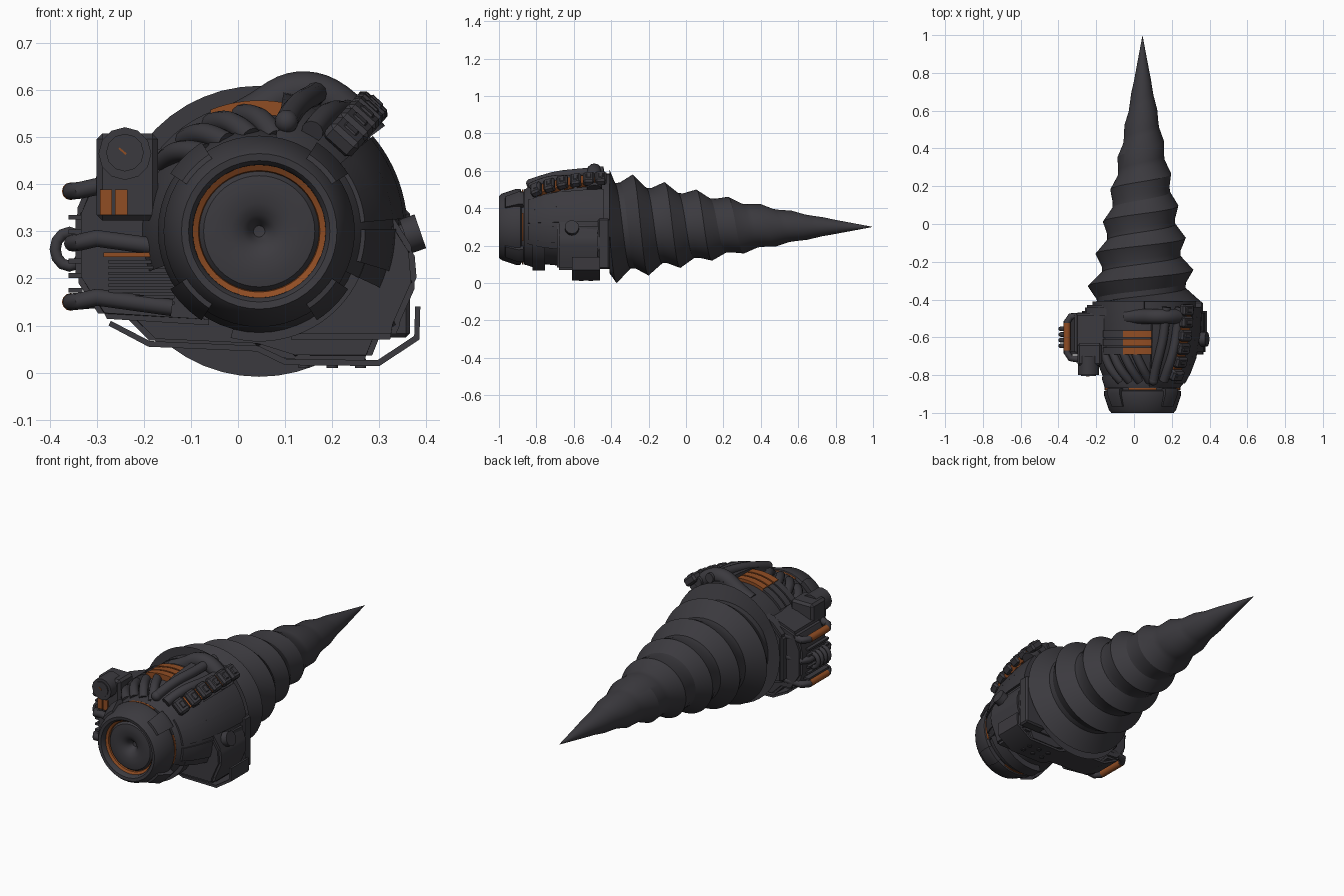
import bpy, bmesh, math
from mathutils import Matrix, Vector

if "Cube" in bpy.data.objects:
    bpy.data.objects.remove(bpy.data.objects["Cube"])

CX, CZ = 0.045, 0.30          # drill axis (runs along y)


def material(name, col):
    m = bpy.data.materials.new(name)
    m.diffuse_color = (*col, 1)
    m.use_nodes = True
    m.node_tree.nodes["Principled BSDF"].inputs["Base Color"].default_value = m.diffuse_color
    return m


GREY = material("dark grey metal", (0.044, 0.042, 0.049))
ORANGE = material("burnt orange", (0.28, 0.074, 0.017))


def finish(name, bm, mat=GREY, angle=35):
    bmesh.ops.remove_doubles(bm, verts=bm.verts, dist=0.0001)
    bmesh.ops.recalc_face_normals(bm, faces=bm.faces)
    me = bpy.data.meshes.new(name)
    bm.to_mesh(me)
    bm.free()
    for p in me.polygons:
        p.use_smooth = True
    me.set_sharp_from_angle(angle=math.radians(angle))
    me.materials.append(mat)
    ob = bpy.data.objects.new(name, me)
    bpy.context.collection.objects.link(ob)
    return ob


def polar(r, y, deg):
    a = math.radians(deg)
    return Vector((CX + r * math.cos(a), y, CZ + r * math.sin(a)))


def lathe(name, prof, a0=0, a1=360, segs=48, mat=GREY):
    """Revolve (r, y) points about the drill axis; partial sweeps get end caps."""
    bm = bmesh.new()
    rows = [[bm.verts.new(polar(r, y, a0 + (a1 - a0) * i / segs)) for r, y in prof]
            for i in range(segs + 1)]
    for a, b in zip(rows, rows[1:]):
        for k in range(len(prof) - 1):
            bm.faces.new((a[k], a[k + 1], b[k + 1], b[k]))
    if a1 - a0 < 360:
        for a, b in zip(rows, rows[1:]):
            bm.faces.new((a[-1], a[0], b[0], b[-1]))
        bm.faces.new(rows[0])
        bm.faces.new(rows[-1])
    return finish(name, bm, mat)


def band(name, r0, r1, y0, y1, a0, a1, segs=16, mat=GREY):
    return lathe(name, [(r0, y0), (r1, y0), (r1, y1), (r0, y1)], a0, a1, segs, mat)


def box(name, loc, size, rot=Matrix(), bevel=0.008, mat=GREY):
    bm = bmesh.new()
    bmesh.ops.create_cube(bm, size=1)
    bmesh.ops.scale(bm, vec=size, verts=bm.verts)
    if bevel:
        bmesh.ops.bevel(bm, geom=bm.edges[:], offset=bevel, segments=1, affect='EDGES')
    bm.transform(Matrix.Translation(loc) @ rot)
    return finish(name, bm, mat)


def slab(name, pts, y0, y1, bevel=0.012, mat=GREY):
    """Extrude an (x, z) outline along y."""
    bm = bmesh.new()
    f = bm.faces.new([bm.verts.new((x, y0, z)) for x, z in pts])
    ex = bmesh.ops.extrude_face_region(bm, geom=[f])
    bmesh.ops.translate(bm, vec=(0, y1 - y0, 0),
                        verts=[v for v in ex['geom'] if isinstance(v, bmesh.types.BMVert)])
    if bevel:
        bmesh.ops.bevel(bm, geom=bm.edges[:], offset=bevel, segments=2, affect='EDGES')
    return finish(name, bm, mat)


def tube(name, pts, r, mat=GREY, smooth=False):
    cu = bpy.data.curves.new(name, 'CURVE')
    cu.dimensions = '3D'
    cu.bevel_depth, cu.bevel_resolution, cu.use_fill_caps = r, 4, True
    sp = cu.splines.new('NURBS' if smooth else 'POLY')
    sp.points.add(len(pts) - 1)
    for p, c in zip(sp.points, pts):
        p.co = (*c, 1)
    if smooth:
        sp.order_u, sp.use_endpoint_u, sp.resolution_u = 3, True, 5
    tmp = bpy.data.objects.new("tmp", cu)
    bpy.context.collection.objects.link(tmp)
    dg = bpy.context.evaluated_depsgraph_get()
    me = bpy.data.meshes.new_from_object(tmp.evaluated_get(dg))
    bpy.data.objects.remove(tmp)
    bm = bmesh.new()
    bm.from_mesh(me)
    bpy.data.meshes.remove(me)
    return finish(name, bm, mat, 40)


# --- drill: helical thread swept on a cone ---
PITCH, N = 0.17, 48
TEETH = [(0, 1), (0.43, 0), (0.6, 0.1)]      # (fraction of pitch, height)


def drill_vert(bm, i, k):
    t, h = TEETH[k]
    y = min(1.0, max(-0.41, -0.37 + PITCH * (i / N + t - 2)))
    fade = min(1, max(0, (0.8 - y) / 1.17))
    r = (1 - y) * (0.187 + (0.032 * h - 0.017 * (1 - h)) * fade ** 0.6)
    return bm.verts.new(polar(r, y, -90 - 360 * i / N))


bm = bmesh.new()
total = N * 11
strip = [[drill_vert(bm, i, k) for k in range(3)] for i in range(total + N)]
for i in range(total - 1):
    for k in range(3):
        a, b = strip[i], strip[i + 1]
        c, d = (a[k + 1], b[k + 1]) if k < 2 else (strip[i + N][0], strip[i + N + 1][0])
        bm.faces.new((a[k], b[k], d, c))
bmesh.ops.delete(bm, geom=[v for v in bm.verts if not v.link_faces], context='VERTS')
bmesh.ops.dissolve_degenerate(bm, edges=bm.edges[:], dist=0.00002)
finish("drill_bit", bm, GREY, 25)

# --- nose with domed dish, orange ring and four clamps ---
lathe("nose_dish", [(0, -0.925), (0.012, -0.927), (0.022, -0.945), (0.035, -0.96), (0.06, -0.97),
                    (0.095, -0.972), (0.118, -0.968), (0.128, -0.955)])
lathe("dish_ring", [(0.126, -0.95), (0.129, -0.965), (0.141, -0.972), (0.142, -0.9)], mat=ORANGE)
lathe("nose_shell", [(0.14, -0.93), (0.141, -0.985), (0.15, -0.998), (0.165, -1.0), (0.178, -0.985),
                     (0.203, -0.91), (0.203, -0.885), (0.19, -0.88), (0.19, -0.8)])
for a in (0, 90, 180, 270):
    band("nose_seam", 0.18, 0.2, -0.878, -0.868, a - 22, a + 22, 12, ORANGE)
    lathe("nose_clamp", [(0.16, -0.97), (0.195, -0.965), (0.225, -0.895), (0.222, -0.87), (0.16, -0.87)],
          a + 33, a + 57, 6)

# --- body core, upper shells, collars ---
lathe("body_core", [(0, -0.87), (0.2, -0.867), (0.215, -0.82), (0.2, -0.75), (0.215, -0.6),
                    (0.225, -0.47), (0.225, -0.41), (0, -0.41)])
lathe("right_shell", [(0.15, -0.86), (0.2, -0.865), (0.228, -0.83), (0.262, -0.76), (0.285, -0.68),
                      (0.297, -0.57), (0.302, -0.45), (0.15, -0.45)], -25, 80, 24)
lathe("left_shell", [(0.15, -0.83), (0.2, -0.83), (0.225, -0.77), (0.248, -0.69), (0.262, -0.57),
                     (0.262, -0.45), (0.15, -0.45)], 80, 200, 24)
band("rear_collar_right", 0.15, 0.285, -0.45, -0.41, -35, 88, 24)
band("rear_collar_left", 0.15, 0.265, -0.45, -0.41, 88, 215, 24)
band("lower_fender", 0.17, 0.234, -0.82, -0.755, 255, 355, 20)

# --- raised panels along the right shell ---
for a in (-8, 14, 31):
    lathe("shell_panel", [(0.18, -0.845), (0.225, -0.845), (0.255, -0.79), (0.285, -0.71), (0.308, -0.57),
                          (0.315, -0.44), (0.18, -0.44)], a - 9, a + 9, 5)

# --- pipes over the top ---
for a, r, lift in ((76, 0.024, 0), (62, 0.024, 0.012)):
    pts = [polar(0.24, -0.83, a), polar(0.262 + lift, -0.77, a - 1), polar(0.29 + lift, -0.69, a - 4),
           polar(0.31, -0.58, a - 8), polar(0.325, -0.44, a - 9)]
    tube("top_pipe", pts, r, smooth=True)
bm = bmesh.new()
bmesh.ops.create_uvsphere(bm, u_segments=16, v_segments=8, radius=0.025,
                          matrix=Matrix.Translation(polar(0.24, -0.83, 76)))
finish("pipe_end", bm)
for i in range(4):
    a = 88 + i * 15
    tube("coil_hose", [polar(0.2, -0.83, a - 8), polar(0.225, -0.8, a - 3), polar(0.25, -0.74, a + 5),
                       polar(0.25, -0.67, a + 12)], 0.023, smooth=True)
tube("rear_arch", [(-0.04, -0.49, 0.515), (0.03, -0.49, 0.545), (0.12, -0.49, 0.61),
                   (0.22, -0.49, 0.58), (0.28, -0.49, 0.5)], 0.04, smooth=True)

# --- top vents: grey slats with orange ends ---
for y in (-0.69, -0.645, -0.6):
    band("vent_orange", 0.24, 0.278, y, y + 0.037, 80, 112, 8, ORANGE)
    band("vent_slat", 0.24, 0.274, y, y + 0.037, 112, 140, 8)

# --- segmented belt on the upper right ---
tilt = Matrix.Rotation(-math.radians(48), 4, 'Y')
belt = [(0.27, -0.80), (0.298, -0.73), (0.32, -0.66), (0.335, -0.59), (0.345, -0.52), (0.35, -0.455)]
for (r, y) in belt:
    slope = tilt @ Matrix.Rotation(-0.5 * min(1, max(0.1, (-0.5 - y) / 0.3)), 4, 'Z')
    box("belt_link", polar(r, y, 48), (0.045, 0.06, 0.078), slope, 0.01)
    box("belt_pin", polar(r + 0.012, y, 48), (0.03, 0.03, 0.04), slope, 0.006)
    if y < -0.5:
        box("belt_backing", polar(r - 0.008, y + 0.03, 48), (0.03, 0.05, 0.06), slope, 0, ORANGE)

# --- left engine block with side loops ---
slab("engine_block", [(-0.05, 0.47), (-0.2, 0.46), (-0.31, 0.42), (-0.345, 0.34), (-0.345, 0.2),
                      (-0.29, 0.115), (-0.05, 0.1)], -0.69, -0.47)
slab("rear_block", [(-0.05, 0.5), (-0.19, 0.47), (-0.26, 0.4), (-0.26, 0.16), (-0.05, 0.1)], -0.5, -0.43)
for i in range(8):
    box("grille_slat", (-0.205, -0.7, 0.148 + i * 0.0125), (0.14, 0.05, 0.007), bevel=0)
box("grille_trim", (-0.21, -0.7, 0.25), (0.15, 0.052, 0.01), bevel=0, mat=ORANGE)
for z, x in ((0.385, -0.355), (0.275, -0.352), (0.15, -0.355)):
    end = -0.14 if z < 0.3 else -0.25
    tube("side_loop", [(end, -0.715, z - 0.012 if z < 0.3 else z + 0.025), (-0.3, -0.715, z + 0.01),
                       (-0.335, -0.71, z + 0.002), (x, -0.68, z), (x, -0.52, z), (-0.335, -0.49, z + 0.002),
                       (-0.22, -0.48, z + 0.012)], 0.018)
    if z != 0.275:
        tube("loop_sleeve", [(x, -0.67, z), (x, -0.525, z)], 0.0188, ORANGE)
for i in range(6):
    box("side_fin", (-0.345, -0.6, 0.175 + i * 0.031), (0.03, 0.17, 0.01), bevel=0)
for i in range(4):
    y = -0.645 + i * 0.03
    ring = [(-0.358 + 0.03 * math.cos(t * math.pi / 6), y, 0.262 + 0.036 * math.sin(t * math.pi / 6))
            for t in range(13)]
    tube("side_ring", ring, 0.012)

# --- gauge pod with two orange buttons ---
box("gauge_box", (-0.235, -0.69, 0.415), (0.13, 0.12, 0.185), bevel=0.012)
tube("gauge_drum", [(-0.24, -0.80, 0.465), (-0.24, -0.70, 0.465)], 0.056)
tube("gauge_face", [(-0.24, -0.805, 0.467), (-0.24, -0.79, 0.467)], 0.04)
box("gauge_needle", (-0.245, -0.806, 0.47), (0.02, 0.004, 0.004), Matrix.Rotation(0.7, 4, 'Y'), 0, ORANGE)
for x in (-0.28, -0.248):
    box("button", (x, -0.752, 0.362), (0.026, 0.012, 0.054), bevel=0, mat=ORANGE)

# --- right side box with knob ---
slab("side_box", [(0.1, 0.07), (0.335, 0.07), (0.34, 0.1), (0.38, 0.19), (0.374, 0.26), (0.32, 0.345),
                  (0.1, 0.345)], -0.69, -0.46)
box("side_box_rear", (0.3, -0.44, 0.21), (0.13, 0.06, 0.27))
tube("knob_stem", [(0.29, -0.61, 0.27), (0.37, -0.61, 0.295)], 0.026)
tube("knob", [(0.355, -0.61, 0.289), (0.387, -0.61, 0.3)], 0.038)

# --- belly: skid plate with studs and filler block ---
edge = [(-0.275, 0.1), (-0.19, 0.055), (0.04, 0.045), (0.1, 0.016), (0.3, 0.014), (0.385, 0.07), (0.387, 0.14)]
inner = [(0.376, 0.14), (0.374, 0.078), (0.297, 0.027), (0.105, 0.028), (0.043, 0.057), (-0.187, 0.067),
         (-0.27, 0.11)]
slab("skid_plate", edge + inner, -0.61, -0.46, 0)
slab("belly_block", [(-0.25, 0.13), (-0.18, 0.06), (0.04, 0.05), (0.12, 0.025), (0.28, 0.025), (0.31, 0.1),
                     (0.1, 0.2)], -0.6, -0.47)
for x in (0.14, 0.2, 0.26):
    for y in (-0.56, -0.51):
        tube("skid_stud", [(x, y, 0.01), (x, y, 0.03)], 0.012)
